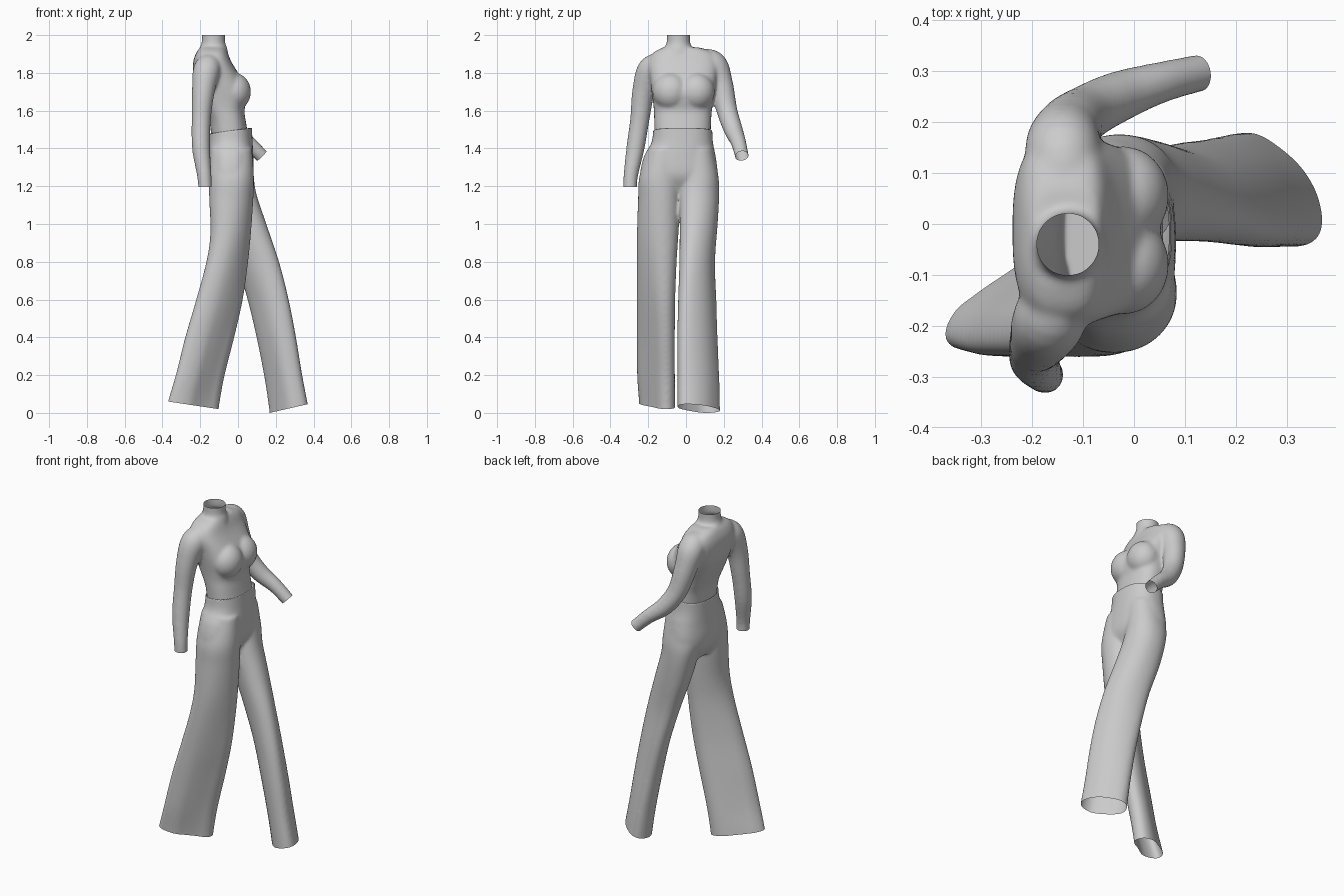
import bpy
import bmesh
from math import cos, sin, pi, copysign
from mathutils import Vector

if "Cube" in bpy.data.objects:
    bpy.data.objects.remove(bpy.data.objects["Cube"], do_unlink=True)

fabric = bpy.data.materials.new("grey_fabric")
fabric.use_nodes = True
GREY = (0.6, 0.6, 0.6, 1.0)
fabric.diffuse_color = GREY
fabric.node_tree.nodes["Principled BSDF"].inputs["Base Color"].default_value = GREY
SIDES = 40


def smooth_path(rows, steps=6):
    """Catmull-Rom interpolation of rows of numbers."""
    out = []
    for i in range(len(rows) - 1):
        a, b, c, d = (rows[max(0, min(len(rows) - 1, i + k))] for k in (-1, 0, 1, 2))
        for s in range(steps):
            t = s / steps
            out.append([q + 0.5 * t * (r - p + t * (2 * p - 5 * q + 4 * r - u
                        + t * (3 * (q - r) + u - p)))
                        for p, q, r, u in zip(a, b, c, d)])
    out.append(list(rows[-1]))
    return out


def skin(bm, rings):
    """Closed skin over a sequence of rings."""
    loops = [[bm.verts.new(p) for p in ring] for ring in rings]
    for a, b in zip(loops, loops[1:]):
        for i in range(SIDES):
            j = (i + 1) % SIDES
            bm.faces.new((a[i], a[j], b[j], b[i]))
    bm.faces.new(loops[0][::-1])
    bm.faces.new(loops[-1])


def body(bm, rows, powers, folds=0.0):
    """Rows hold z, x min, x max, y min, y max and skew of each level."""
    rings = []
    top, bottom = rows[0][0], rows[-1][0]
    for z, x0, x1, y0, y1, skew in smooth_path(rows):
        ring = []
        depth = (top - z) / (top - bottom)
        power = powers[0] + depth * (powers[1] - powers[0])
        for i in range(SIDES):
            a = 2 * pi * i / SIDES
            u, v = cos(a), sin(a + skew)
            k = 1 + folds * depth * cos(5 * a + 2 * depth)
            u = copysign(abs(u) ** power, u) * k
            v = copysign(abs(v) ** power, v) * k
            ring.append(((x0 + x1 + u * (x1 - x0)) / 2,
                         (y0 + y1 + v * (y1 - y0)) / 2, z))
        rings.append(ring)
    skin(bm, rings)


def tube(bm, rows):
    """Rows hold x, y, z and radius along a path."""
    path = smooth_path(rows)
    pts = [Vector(r[:3]) for r in path]
    rings = []
    for i, p in enumerate(pts):
        tangent = (pts[min(i + 1, len(pts) - 1)] - pts[max(i - 1, 0)]).normalized()
        side = tangent.cross(Vector((0, 1, 0))).normalized()
        up = side.cross(tangent)
        rings.append([p + path[i][3] * (side * cos(2 * pi * k / SIDES)
                      + up * sin(2 * pi * k / SIDES)) for k in range(SIDES)])
    skin(bm, rings)


def ball(bm, centre, scale):
    new = bmesh.ops.create_uvsphere(bm, u_segments=24, v_segments=16, radius=1)["verts"]
    for v in new:
        v.co = Vector(c + s * q for c, s, q in zip(centre, scale, v.co))


def garment(name, bm, cuts, soften):
    """Fuse the overlapping volumes, soften them and cut the openings."""
    bmesh.ops.recalc_face_normals(bm, faces=bm.faces)
    mesh = bpy.data.meshes.new(name)
    bm.to_mesh(mesh)
    bm.free()
    obj = bpy.data.objects.new(name, mesh)
    bpy.context.collection.objects.link(obj)
    fuse = obj.modifiers.new("fuse", "REMESH")
    fuse.mode = "VOXEL"
    fuse.voxel_size = 0.008
    relax = obj.modifiers.new("relax", "SMOOTH")
    relax.factor = 0.5
    relax.iterations = soften
    graph = bpy.context.evaluated_depsgraph_get()
    fused = bpy.data.meshes.new_from_object(obj.evaluated_get(graph))
    obj.modifiers.clear()
    obj.data = fused
    bm = bmesh.new()
    bm.from_mesh(fused)
    for point, normal, reach in cuts:
        point = Vector(point)
        faces = [f for f in bm.faces if (f.calc_center_median() - point).length < reach]
        parts = set(faces)
        for f in faces:
            parts.update(f.edges)
            parts.update(f.verts)
        bmesh.ops.bisect_plane(bm, geom=list(parts), plane_co=point,
                               plane_no=Vector(normal).normalized(), clear_outer=True)
    bm.to_mesh(fused)
    bm.free()
    fused.materials.clear()
    fused.materials.append(fabric)
    for p in fused.polygons:
        p.use_smooth = True
        p.material_index = 0


# Fitted top: torso, bust and high neck
top = bmesh.new()
body(top, [
    (1.935, -0.20, -0.07, -0.12, 0.07, 0),
    (1.905, -0.222, -0.055, -0.175, 0.15, 0),
    (1.85, -0.238, -0.03, -0.20, 0.175, 0),
    (1.76, -0.234, 0.025, -0.19, 0.165, 0),
    (1.70, -0.215, 0.052, -0.182, 0.155, 0),
    (1.65, -0.195, 0.045, -0.175, 0.145, 0),
    (1.60, -0.172, 0.034, -0.17, 0.137, 0),
    (1.54, -0.15, 0.042, -0.168, 0.133, 0),
    (1.44, -0.14, 0.06, -0.165, 0.13, 0)], powers=(0.7, 0.85))
for y in (-0.08, 0.055):
    ball(top, (-0.02, y, 1.70), (0.089, 0.098, 0.1))
tube(top, [(-0.13, -0.04, 1.87, 0.085), (-0.13, -0.04, 1.93, 0.073),
           (-0.13, -0.04, 1.965, 0.062), (-0.13, -0.04, 2.05, 0.063)])

# Sleeves: one hanging, one swung forward
tube(top, [(-0.14, -0.12, 1.845, 0.06), (-0.165, -0.185, 1.815, 0.072),
           (-0.184, -0.225, 1.70, 0.06), (-0.195, -0.245, 1.55, 0.051),
           (-0.195, -0.268, 1.40, 0.048), (-0.178, -0.293, 1.25, 0.038),
           (-0.172, -0.296, 1.14, 0.036)])
tube(top, [(-0.13, 0.05, 1.865, 0.06), (-0.14, 0.14, 1.845, 0.074),
           (-0.13, 0.185, 1.74, 0.064), (-0.095, 0.217, 1.60, 0.055),
           (-0.03, 0.25, 1.50, 0.05), (0.06, 0.28, 1.425, 0.04),
           (0.17, 0.305, 1.315, 0.035)])
garment("fitted_top", top, [
    ((-0.13, -0.04, 2.0), (0, 0, 1), 0.12),
    ((-0.173, -0.296, 1.197), (0, 0, -1), 0.09),
    ((0.127, 0.296, 1.362), (0.7, 0.12, -0.7), 0.09)], soften=12)

# Wide trousers: hips
pants = bmesh.new()
body(pants, [
    (1.56, -0.152, 0.072, -0.172, 0.138, 0),
    (1.44, -0.154, 0.077, -0.18, 0.142, 0),
    (1.36, -0.158, 0.081, -0.222, 0.157, 0),
    (1.26, -0.163, 0.08, -0.243, 0.168, 0),
    (1.19, -0.15, 0.05, -0.22, 0.15, 0),
    (1.12, -0.11, 0.01, -0.15, 0.08, 0)], powers=(0.85, 0.85))

# Trailing leg
body(pants, [
    (1.40, -0.145, 0.074, -0.20, -0.02, 0),
    (1.25, -0.155, 0.084, -0.247, -0.02, 0),
    (1.12, -0.152, 0.08, -0.254, -0.03, 0.1),
    (0.95, -0.147, 0.068, -0.26, -0.04, 0.25),
    (0.80, -0.168, 0.053, -0.262, -0.05, 0.4),
    (0.60, -0.222, 0.025, -0.262, -0.058, 0.55),
    (0.40, -0.28, -0.02, -0.262, -0.06, 0.65),
    (0.20, -0.33, -0.07, -0.26, -0.06, 0.7),
    (0.05, -0.373, -0.097, -0.25, -0.06, 0.7),
    (-0.06, -0.395, -0.11, -0.245, -0.06, 0.7)], powers=(0.9, 1.2), folds=0.02)

# Leading leg
body(pants, [
    (1.40, -0.13, 0.07, -0.03, 0.145, 0),
    (1.25, -0.14, 0.083, -0.035, 0.172, 0),
    (1.15, -0.12, 0.1, -0.035, 0.176, -0.15),
    (1.00, -0.08, 0.15, -0.033, 0.168, -0.25),
    (0.80, -0.01, 0.217, -0.035, 0.154, -0.4),
    (0.60, 0.05, 0.268, -0.042, 0.16, -0.5),
    (0.40, 0.098, 0.307, -0.047, 0.166, -0.5),
    (0.20, 0.138, 0.34, -0.047, 0.174, -0.5),
    (0.04, 0.163, 0.371, -0.047, 0.178, -0.5),
    (-0.06, 0.175, 0.388, -0.047, 0.178, -0.5)], powers=(0.9, 1.08), folds=0.02)
garment("wide_trousers", pants, [
    ((-0.04, -0.02, 1.492), (-0.14, 0, 1), 0.23),
    ((-0.235, -0.16, 0.04), (-0.15, 0, -1), 0.22),
    ((0.268, 0.06, 0.023), (0.23, 0, -1), 0.22)], soften=12)

# Waistband: a thin hem that follows the tilted waist
band = bmesh.new()
rings = []
for lift, grow in ((-0.04, 0.0), (-0.035, 0.004), (-0.005, 0.004), (0.0, 0.0)):
    ring = []
    for i in range(SIDES):
        u, v = (copysign(abs(f) ** 0.85, f)
                for f in (cos(2 * pi * i / SIDES), sin(2 * pi * i / SIDES)))
        x = -0.04 + u * (0.109 + grow)
        ring.append((x, -0.018 + v * (0.152 + grow), 1.494 + 0.14 * (x + 0.04) + lift))
    rings.append([band.verts.new(p) for p in ring])
for a, b in zip(rings, rings[1:]):
    for i in range(SIDES):
        j = (i + 1) % SIDES
        band.faces.new((a[i], a[j], b[j], b[i])).smooth = True
mesh = bpy.data.meshes.new("waistband")
band.to_mesh(mesh)
band.free()
mesh.materials.append(fabric)
bpy.context.collection.objects.link(bpy.data.objects.new("waistband", mesh))
